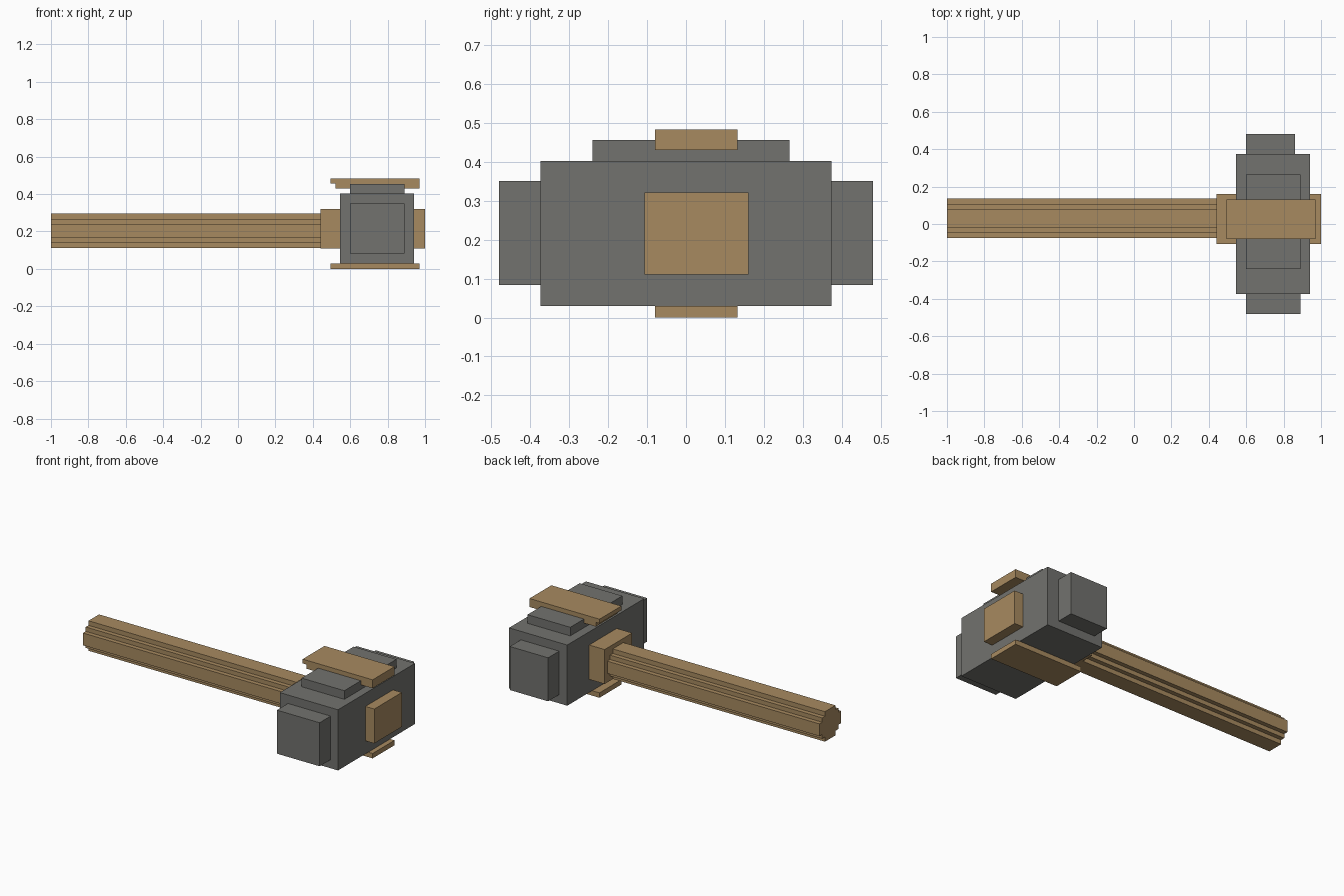
import bpy, bmesh

cube = bpy.data.objects.get("Cube")
if cube:
    bpy.data.objects.remove(cube, do_unlink=True)


def material(name, rgb):
    m = bpy.data.materials.new(name)
    m.use_nodes = True
    colour = (*rgb, 1)
    m.diffuse_color = colour
    bsdf = next(n for n in m.node_tree.nodes if n.type == 'BSDF_PRINCIPLED')
    bsdf.inputs["Base Color"].default_value = colour
    return m


wood = material("wood", (0.39, 0.255, 0.117))
stone = material("stone", (0.168, 0.168, 0.156))


def prism(name, mat, outline, axis, start, end):
    """Extrude a 2D outline along x (outline in y, z) or y (outline in x, z)."""
    bm = bmesh.new()

    def point(a, b):
        return (start, a, b) if axis == 'x' else (a, start, b)

    face = bm.faces.new([bm.verts.new(point(a, b)) for a, b in outline])
    moved = bmesh.ops.extrude_face_region(bm, geom=[face])["geom"]
    offset = (end - start, 0, 0) if axis == 'x' else (0, end - start, 0)
    bmesh.ops.translate(bm, vec=offset,
                        verts=[v for v in moved if isinstance(v, bmesh.types.BMVert)])
    bmesh.ops.recalc_face_normals(bm, faces=bm.faces)
    mesh = bpy.data.meshes.new(name)
    bm.to_mesh(mesh)
    bm.free()
    mesh.materials.append(mat)
    ob = bpy.data.objects.new(name, mesh)
    bpy.context.collection.objects.link(ob)
    return ob


def box(name, mat, x, y, z):
    outline = [(y[0], z[0]), (y[1], z[0]), (y[1], z[1]), (y[0], z[1])]
    return prism(name, mat, outline, 'x', *x)


# Stone head with its striking faces and raised top slab
box("head_block", stone, (0.545, 0.94), (-0.373, 0.373), (0.03, 0.402))
box("front_striking_face", stone, (0.6, 0.89), (-0.48, -0.373), (0.083, 0.35))
box("back_striking_face", stone, (0.6, 0.86), (0.373, 0.48), (0.083, 0.35))
box("top_slab", stone, (0.6, 0.89), (-0.24, 0.265), (0.402, 0.455))

# Wooden bands above and below; the upper one has a stepped lip
band_y = (-0.08, 0.132)
prism("top_band", wood,
      [(0.52, 0.43), (0.97, 0.43), (0.97, 0.482), (0.495, 0.482),
       (0.495, 0.456), (0.52, 0.456)], 'y', *band_y)
box("bottom_band", wood, (0.495, 0.97), band_y, (0, 0.03))

# Collar on the handle side and the handle end beyond the head
for name, x in (("handle_collar", (0.44, 0.545)), ("handle_end_cap", (0.94, 1.0))):
    box(name, wood, x, (-0.107, 0.16), (0.11, 0.321))

# Handle: stepped round section, one quarter mirrored into four
quarter = [(0.105, 0.0375), (0.078, 0.0375), (0.078, 0.064), (0.051, 0.064), (0.051, 0.092)]
half = quarter + [(-a, b) for a, b in reversed(quarter)]
section = half + [(a, -b) for a, b in reversed(half)]
prism("handle", wood, [(0.03 + a, 0.203 + b) for a, b in section], 'x', -1, 0.44)
